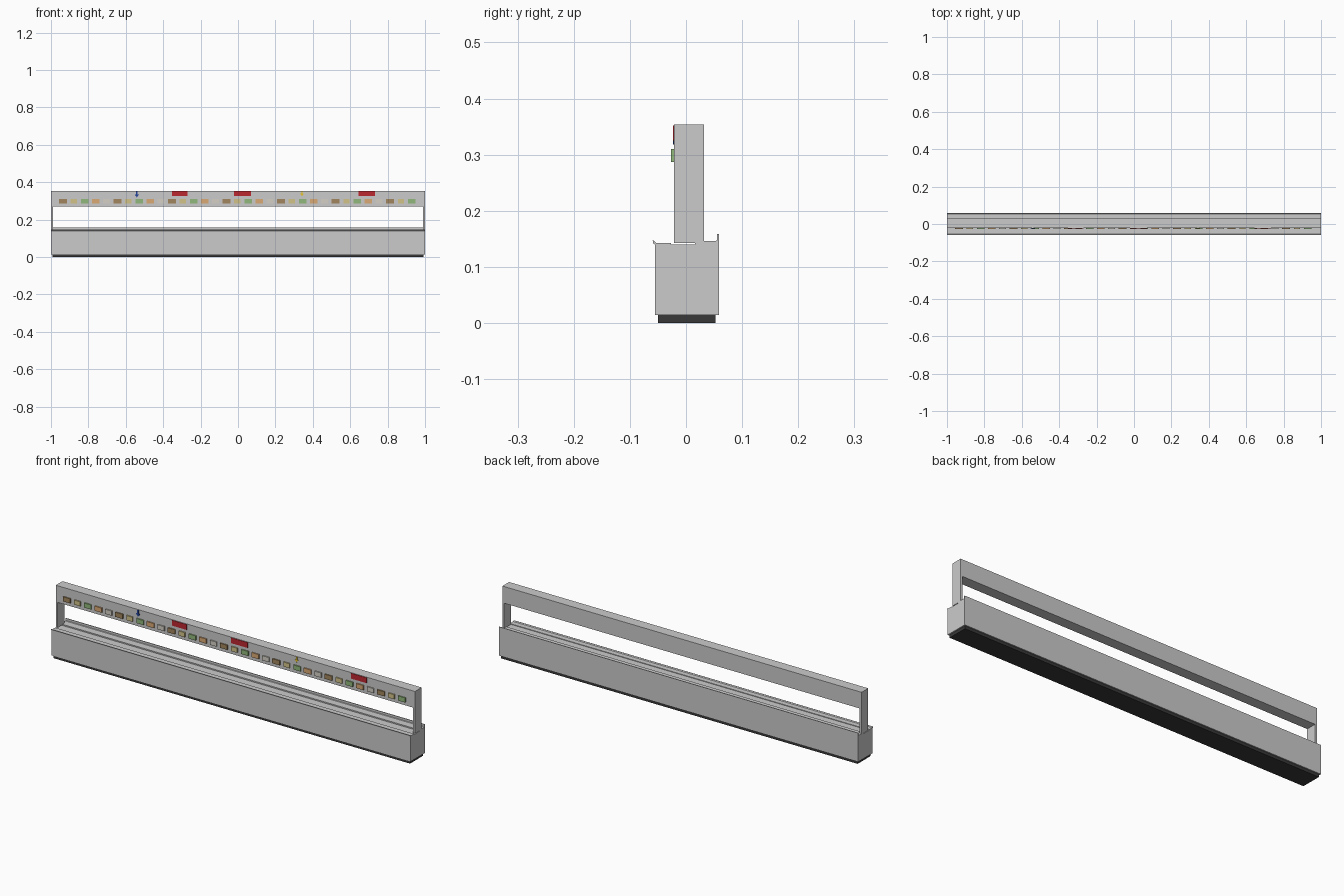
import bpy, bmesh

if "Cube" in bpy.data.objects:
    bpy.data.objects.remove(bpy.data.objects["Cube"])

def mat(name, rgb):
    m = bpy.data.materials.new(name)
    m.diffuse_color = (*rgb, 1)
    m.use_nodes = True
    m.node_tree.nodes["Principled BSDF"].inputs["Base Color"].default_value = m.diffuse_color
    return m

def extrude(name, pts, place, a, b, material=None):
    """Extrude a closed 2D outline from a to b; place maps (u, v, depth) to 3D."""
    bm = bmesh.new()
    ends = [[bm.verts.new(place(u, v, d)) for u, v in pts] for d in (a, b)]
    for ring in ends:
        bm.faces.new(ring)
    n = len(pts)
    for i in range(n):
        j = (i + 1) % n
        bm.faces.new((ends[0][i], ends[0][j], ends[1][j], ends[1][i]))
    bmesh.ops.recalc_face_normals(bm, faces=bm.faces)
    me = bpy.data.meshes.new(name)
    bm.to_mesh(me)
    bm.free()
    ob = bpy.data.objects.new(name, me)
    bpy.context.collection.objects.link(ob)
    if material:
        me.materials.append(material)
    return ob

along_x = lambda u, v, d: (d, u, v)   # side profile swept along the length
along_y = lambda u, v, d: (u, d, v)   # front outline given thickness

def box(name, x, y, z, material=None):
    return extrude(name, [(x[0], z[0]), (x[1], z[0]), (x[1], z[1]), (x[0], z[1])],
                   along_y, y[0], y[1], material)

# Dark plinth
box("plinth", (-.993, .993), (-.05, .053), (0, .015), mat("dark", (.04, .04, .04)))

# Counter body with front lip, shallow channel and raised back edge
extrude("counter_body", [
    (-.055, .014), (.059, .014), (.059, .159), (.0555, .159), (.0555, .148), (.053, .146),
    (.016, .146), (.016, .140), (-.027, .140), (-.027, .143), (-.053, .143),
    (-.057, .147), (-.0595, .147), (-.0585, .142), (-.055, .140)], along_x, -1, 1)

# Upright portal: two thin posts and the header beam in one outline
extrude("portal_frame", [
    (-1, .143), (-.99, .143), (-.99, .27), (.99, .27), (.99, .143), (1, .143),
    (1, .354), (-1, .354)], along_y, -.021, .032)

# Row of small coloured tiles
tiles = [mat("brown", (.36, .24, .11)), mat("straw", (.65, .55, .25)),
         mat("green", (.29, .48, .20)), mat("orange", (.70, .40, .18)),
         mat("beige", (.66, .63, .56))]
widths = [.041, .034, .039, .040, .037]
for i in range(33):
    x, w = -.936 + i * .0583, widths[i % 5] / 2
    box(f"tile_{i + 1}", (x - w, x + w), (-.027, -.0205), (.287, .310), tiles[i % 5])

# Red sign panels
red = mat("red", (.50, .02, .03))
for i, (x0, x1) in enumerate([(-.352, -.27), (-.022, .07), (.645, .732)]):
    box(f"red_panel_{i + 1}", (x0, x1), (-.0235, -.0205), (.325, .352), red)

# Downward arrow markers
for name, x, s, color in [("blue_arrow", -.541, 1, (.02, .06, .32)),
                          ("yellow_arrow", .342, .8, (.80, .55, .02))]:
    outline = [(-.004, .352), (-.004, .335), (-.012, .335), (0, .318),
               (.012, .335), (.004, .335), (.004, .352)]
    extrude(name, [(x + u * s, .352 + (v - .352) * s) for u, v in outline],
            along_y, -.0235, -.0205, mat(name, color))
